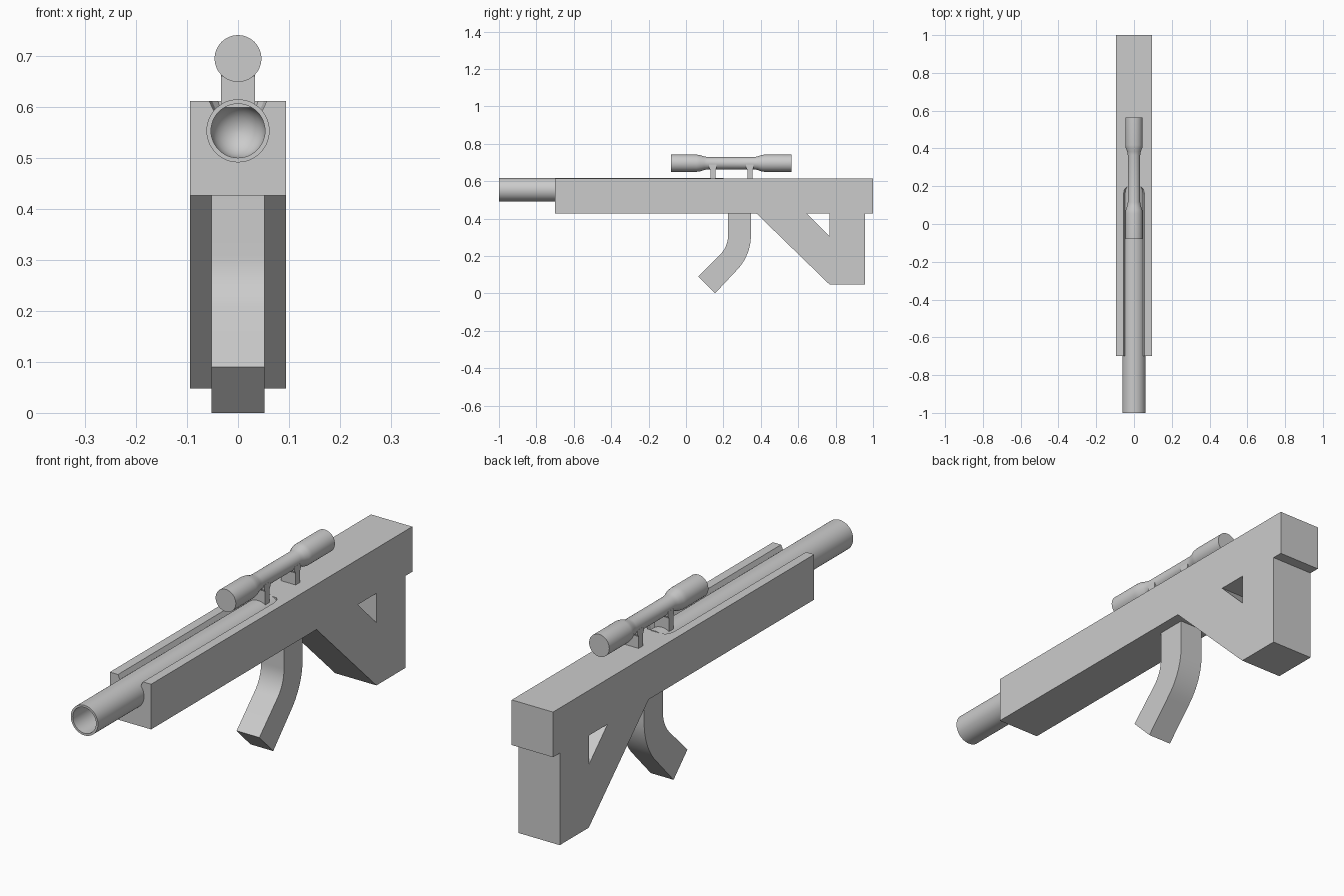
import bpy, bmesh
from math import sin, cos, pi, radians

if "Cube" in bpy.data.objects:
    bpy.data.objects.remove(bpy.data.objects["Cube"])


def loft(name, rings):
    """Skin a list of equal-length vertex rings and cap both ends."""
    bm = bmesh.new()
    vs = [[bm.verts.new(p) for p in ring] for ring in rings]
    n = len(rings[0])
    for a, b in zip(vs, vs[1:]):
        for i in range(n):
            j = (i + 1) % n
            bm.faces.new((a[i], a[j], b[j], b[i]))
    bm.faces.new(vs[0])
    bm.faces.new(vs[-1])
    bmesh.ops.recalc_face_normals(bm, faces=bm.faces)
    me = bpy.data.meshes.new(name)
    bm.to_mesh(me)
    bm.free()
    ob = bpy.data.objects.new(name, me)
    bpy.context.collection.objects.link(ob)
    return ob


def prism(name, half_width, profile):
    """Extrude a (y, z) profile symmetrically along x."""
    return loft(name, [[(x, y, z) for y, z in profile]
                       for x in (-half_width, half_width)])


def lathe(name, zc, profile, n=48):
    """Revolve (y, radius) points around a y-parallel axis at height zc."""
    return loft(name, [[(r * cos(2 * pi * i / n), y, zc + r * sin(2 * pi * i / n))
                        for i in range(n)] for y, r in profile])


def smooth(ob):
    bpy.ops.object.select_all(action='DESELECT')
    ob.select_set(True)
    bpy.context.view_layer.objects.active = ob
    bpy.ops.object.shade_smooth_by_angle(angle=radians(35))


def cut(ob, cutter):
    mod = ob.modifiers.new("cut", 'BOOLEAN')
    mod.operation = 'DIFFERENCE'
    mod.solver = 'EXACT'
    mod.object = cutter
    cutter.hide_render = True
    bpy.context.view_layer.objects.active = ob
    bpy.ops.object.modifier_apply(modifier=mod.name)
    bpy.data.objects.remove(cutter)


BARREL_Z = 0.554

# Receiver and shoulder stock in one silhouette
body = prism("body_and_stock", 0.094, [
    (-0.70, 0.613), (-0.70, 0.427), (0.377, 0.427), (0.767, 0.048),
    (0.956, 0.048), (0.956, 0.427), (1.0, 0.427), (1.0, 0.613)])

# Triangular opening in the stock
cut(body, prism("stock_opening", 0.2, [(0.645, 0.427), (0.767, 0.427), (0.767, 0.307)]))

# Flared slot on top of the receiver, tapering at its rear end
def slot_ring(y, s):
    return [(s * x, y, z) for x, z in
            ((-0.047, 0.56), (0.047, 0.56), (0.047, 0.592),
             (0.058, 0.616), (-0.058, 0.616), (-0.047, 0.592))]

cut(body, loft("slot", [slot_ring(-0.75, 1), slot_ring(0.155, 1),
                        slot_ring(0.182, 0.9), slot_ring(0.195, 0.7)]))
cut(body, lathe("barrel_seat", BARREL_Z, [(-0.75, 0.0595), (0.198, 0.0595)]))

# Hollow barrel with a domed bore end
bore = [(0.137 + 0.053 * sin(a), 0.053 * cos(a))
        for a in (radians(15 * k) for k in range(6))]
barrel = lathe("barrel", BARREL_Z,
               [(0.2, 0.062), (-1.0, 0.062), (-1.0, 0.053)] + bore + [(0.19, 0.003)])
smooth(barrel)

# Scope tube with wider ends
scope = lathe("scope", 0.696, [
    (-0.08, 0.046), (0.055, 0.046), (0.075, 0.0435), (0.097, 0.036), (0.115, 0.033),
    (0.365, 0.033), (0.383, 0.036), (0.402, 0.0435), (0.418, 0.046), (0.565, 0.046)])
smooth(scope)

# Scope mounts
for name, y in (("front_mount", 0.144), ("rear_mount", 0.342)):
    prism(name, 0.033, [(y - 0.014, 0.60), (y + 0.014, 0.60), (y + 0.014, 0.66),
                        (y + 0.020, 0.672), (y + 0.020, 0.69), (y - 0.020, 0.69),
                        (y - 0.020, 0.672), (y - 0.014, 0.66)])

# Curved grip: straight top, 45 degree bend, straight lower part
def bend(r):
    return [(0.08 + r * cos(radians(a)), 0.31 - r * sin(radians(a)))
            for a in range(0, 46, 5)]

grip = prism("grip", 0.052,
             [(0.225, 0.43)] + bend(0.145) + [(0.065, 0.09), (0.155, 0.0)]
             + bend(0.267)[::-1] + [(0.347, 0.43)])
smooth(grip)
